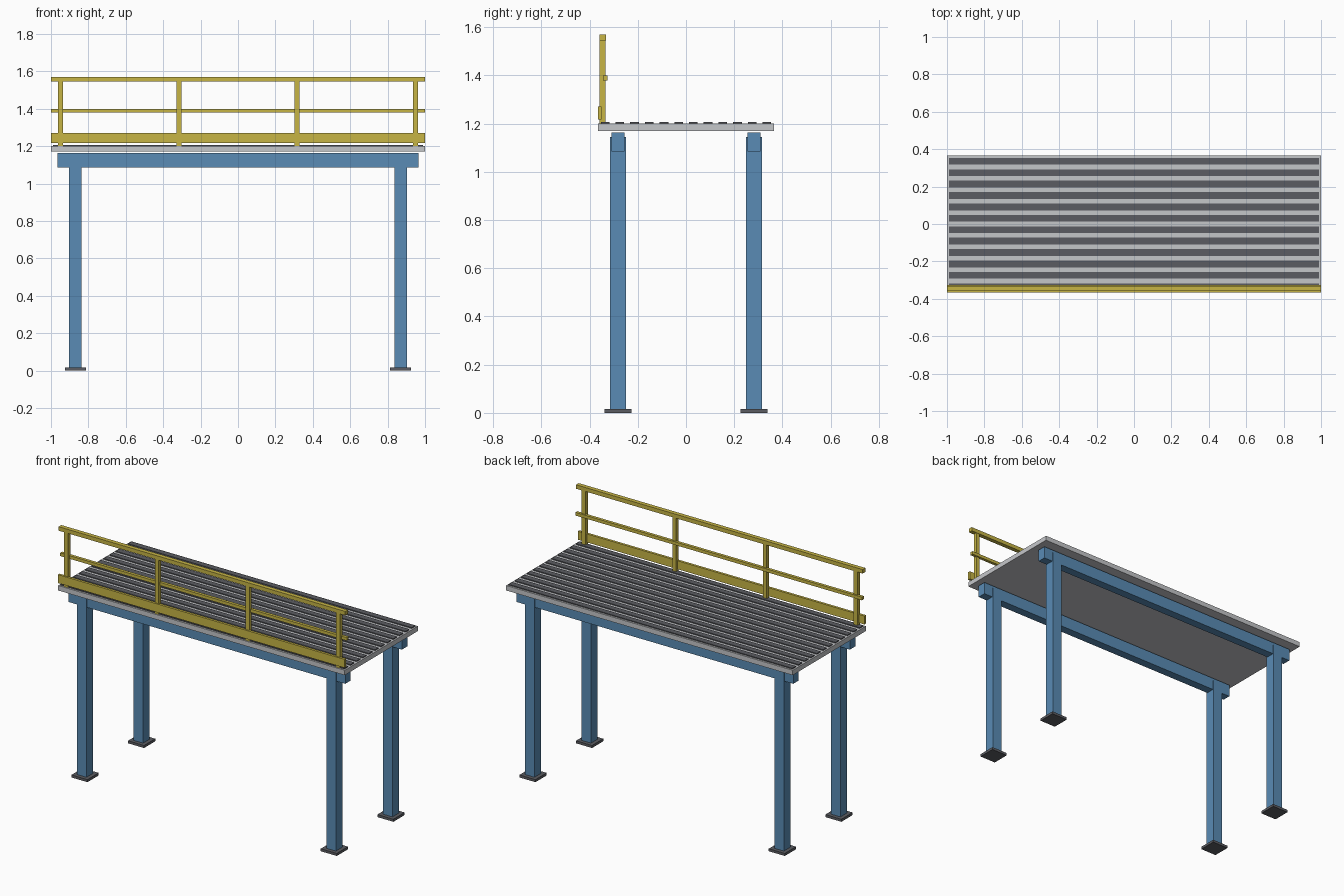
import bpy

old = bpy.data.objects.get("Cube")
if old:
    bpy.data.objects.remove(old, do_unlink=True)


def material(name, rgb):
    m = bpy.data.materials.new(name)
    m.use_nodes = True
    m.diffuse_color = (*rgb, 1)
    m.node_tree.nodes["Principled BSDF"].inputs["Base Color"].default_value = (*rgb, 1)
    return m


blue = material("steel blue", (0.10, 0.26, 0.46))
yellow = material("safety yellow", (0.57, 0.46, 0.06))
light_grey = material("light grey", (0.56, 0.57, 0.59))
dark_grey = material("dark grey", (0.105, 0.108, 0.122))


def box(name, x, y, z, mat):
    """Box spanning the (min, max) pairs x, y and z."""
    spans = (x, y, z)
    bpy.ops.mesh.primitive_cube_add(size=1, location=[(a + b) / 2 for a, b in spans])
    ob = bpy.context.object
    ob.name = name
    ob.scale = [b - a for a, b in spans]
    bpy.ops.object.transform_apply(location=False, rotation=False, scale=True)
    ob.data.materials.append(mat)
    return ob


def around(c, half):
    return (c - half, c + half)


# Legs, foot plates and the long beams that join them
LEG_X, LEG_Y = 0.87, 0.282
for y, depth in ((-LEG_Y, "front"), (LEG_Y, "back")):
    for x, side in ((-LEG_X, "right"), (LEG_X, "left")):
        box(f"{depth}_{side}_leg", around(x, 0.033), around(y, 0.033), (0.01, 1.145), blue)
        box(f"{depth}_{side}_foot_plate", around(x, 0.056), around(y, 0.056), (0, 0.016), dark_grey)
    box(f"{depth}_beam", around(0, 0.965), around(y, 0.027), (1.085, 1.163), blue)

# Deck slab with raised tread slats
box("deck", (-1, 1), (-0.365, 0.365), (1.17, 1.201), light_grey)
SLATS, PITCH = 12, 0.061
for i in range(SLATS):
    y = (i - (SLATS - 1) / 2) * PITCH
    box(f"deck_slat_{i + 1}", around(0, 0.99), around(y, 0.018), (1.199, 1.207), dark_grey)

# Guard rail along the front edge
RAIL_Y = -0.346
for i in range(4):
    x = -0.949 + i * 0.949 * 2 / 3
    box(f"rail_post_{i + 1}", around(x, 0.013), around(RAIL_Y, 0.012), (1.2, 1.55), yellow)
box("top_rail", (-1, 1), around(RAIL_Y, 0.0135), (1.545, 1.57), yellow)
box("middle_rail", (-1, 1), (-0.344, -0.325), (1.379, 1.399), yellow)
box("toe_board", (-1, 1), (-0.366, -0.35), (1.217, 1.27), yellow)
